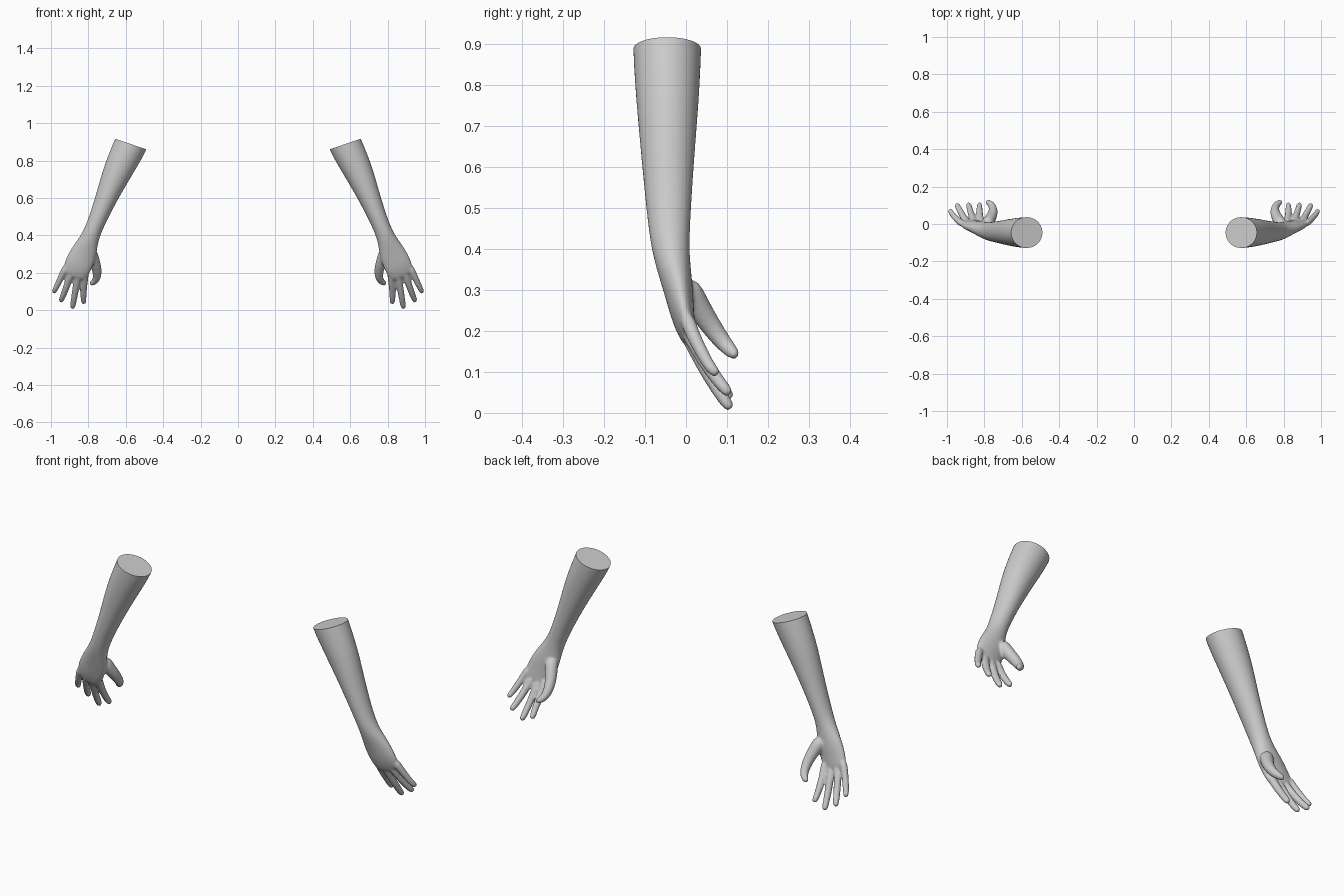
import bpy, bmesh, math
from mathutils import Vector

if "Cube" in bpy.data.objects:
    bpy.data.objects.remove(bpy.data.objects["Cube"])

SIDES = 12


def tube(bm, pts):
    """Loft elliptical rings along a path of (x, y, z, half width, half depth)."""
    pos = [Vector(p[:3]) for p in pts]
    rings = []

    def ring(c, t, a, b):
        u = Vector((0, 1, 0)).cross(t).normalized()
        v = t.cross(u).normalized()
        rings.append([bm.verts.new(c + u * a * math.cos(k) + v * b * math.sin(k))
                      for k in (2 * math.pi * i / SIDES for i in range(SIDES))])

    for i, p in enumerate(pts):
        t = (pos[min(i + 1, len(pos) - 1)] - pos[max(i - 1, 0)]).normalized()
        ring(pos[i], t, p[3], p[4])
    # rounded tip
    t = (pos[-1] - pos[-2]).normalized()
    a, b = pts[-1][3:]
    ring(pos[-1] + t * b * 0.8, t, a * 0.6, b * 0.6)
    for r, s in zip(rings, rings[1:]):
        for i in range(SIDES):
            j = (i + 1) % SIDES
            bm.faces.new((r[i], r[j], s[j], s[i]))
    bm.faces.new(rings[0][::-1])
    bm.faces.new(rings[-1])


def finger(bm, path, r0, r1):
    n = len(path) - 1
    tube(bm, [(*p, r0 + (r1 - r0) * i / n, r0 + (r1 - r0) * i / n)
              for i, p in enumerate(path)])


bm = bmesh.new()
# forearm, wrist and palm
tube(bm, [(.52, -.046, 1.02, .094, .087), (.571, -.046, .886, .094, .088),
          (.642, -.045, .75, .083, .079), (.710, -.044, .585, .058, .064),
          (.771, -.041, .437, .046, .052), (.798, -.034, .372, .053, .045),
          (.826, -.018, .30, .076, .037), (.857, -.008, .235, .078, .029),
          (.877, .006, .19, .070, .021)])
# index, middle, ring and little fingers
finger(bm, [(.815, 0, .21), (.82, .02, .165), (.826, .058, .105), (.826, .088, .062), (.825, .103, .043)], .021, .015)
finger(bm, [(.85, 0, .20), (.86, .02, .16), (.872, .056, .09), (.88, .088, .04), (.884, .103, .018)], .021, .015)
finger(bm, [(.885, 0, .21), (.902, .02, .17), (.922, .055, .11), (.938, .085, .07), (.945, .1, .053)], .021, .015)
finger(bm, [(.915, 0, .24), (.935, .012, .20), (.958, .037, .15), (.975, .056, .115), (.983, .07, .1)], .020, .014)
# thumb
finger(bm, [(.79, -.005, .32), (.77, .025, .265), (.754, .055, .22), (.752, .085, .178),
            (.765, .107, .153), (.782, .117, .144)], .036, .015)
bmesh.ops.recalc_face_normals(bm, faces=bm.faces)
mesh = bpy.data.meshes.new("forearm_and_hand")
bm.to_mesh(mesh)
bm.free()
arm = bpy.data.objects.new("forearm_and_hand", mesh)
bpy.context.collection.objects.link(arm)

# fuse the parts into one smooth skin
sub = arm.modifiers.new("round", 'SUBSURF')
sub.levels = sub.render_levels = 2
rem = arm.modifiers.new("fuse", 'REMESH')
rem.mode = 'VOXEL'
rem.voxel_size = 0.006
smo = arm.modifiers.new("soften", 'SMOOTH')
smo.factor = 0.5
smo.iterations = 5
skin = bpy.data.meshes.new_from_object(arm.evaluated_get(bpy.context.evaluated_depsgraph_get()))
arm.modifiers.clear()

# flat slanted cut at the elbow end
bm = bmesh.new()
bm.from_mesh(skin)
cut = bmesh.ops.bisect_plane(bm, geom=bm.verts[:] + bm.edges[:] + bm.faces[:],
                             plane_co=(.571, 0, .887), plane_no=(-.318, 0, .948),
                             clear_outer=True)
rim = [e for e in cut["geom_cut"] if isinstance(e, bmesh.types.BMEdge)]
bmesh.ops.holes_fill(bm, edges=rim, sides=0)
bmesh.ops.recalc_face_normals(bm, faces=bm.faces)
bm.to_mesh(skin)
bm.free()
arm.data = skin

bpy.context.view_layer.objects.active = arm
arm.select_set(True)
bpy.ops.object.shade_smooth_by_angle(angle=math.radians(50))

# opposite arm
mir = arm.modifiers.new("mirror", 'MIRROR')
mir.use_axis[0] = True
